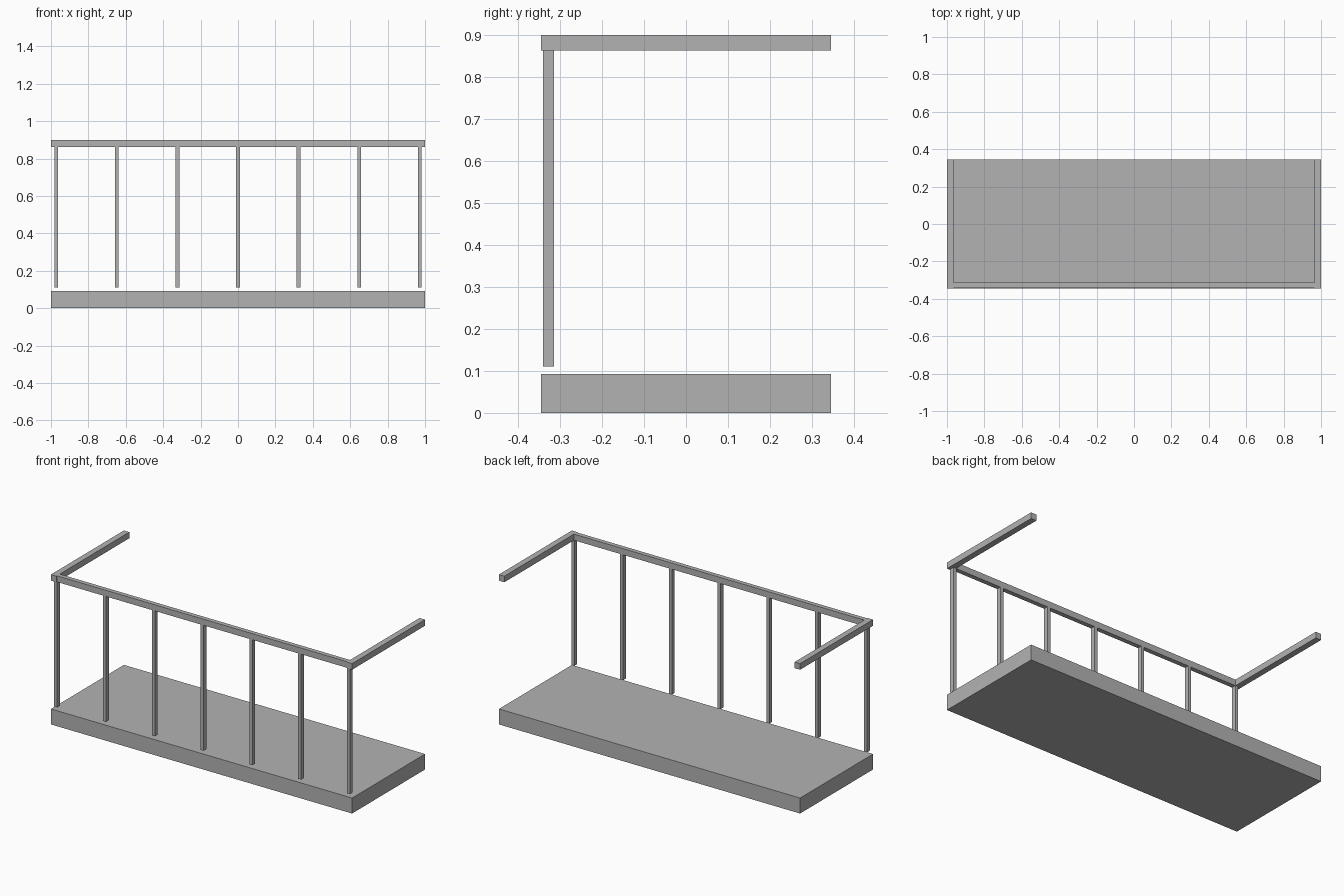
import bpy

cube = bpy.data.objects.get("Cube")
if cube:
    bpy.data.objects.remove(cube, do_unlink=True)

# One plain grey for the whole balcony
grey = bpy.data.materials.new("plain grey")
grey.use_nodes = True
colour = (0.45, 0.45, 0.45, 1)
grey.diffuse_color = colour
grey.node_tree.nodes["Principled BSDF"].inputs["Base Color"].default_value = colour


def box(name, low, high):
    """Add a box spanning two opposite corners."""
    centre = [(a + b) / 2 for a, b in zip(low, high)]
    bpy.ops.mesh.primitive_cube_add(size=1, location=centre)
    obj = bpy.context.object
    obj.name = name
    obj.scale = [b - a for a, b in zip(low, high)]
    bpy.ops.object.transform_apply(location=False, rotation=False, scale=True)
    obj.data.materials.append(grey)
    return obj


HALF_LENGTH, HALF_DEPTH = 1.0, 0.346
RAIL_BOTTOM, RAIL_TOP = 0.863, 0.9
RAIL_WIDTH = 0.036
FRONT, BACK = -0.341, -0.314

# Floor slab
box("floor_slab", (-HALF_LENGTH, -HALF_DEPTH, 0), (HALF_LENGTH, HALF_DEPTH, 0.093))

# Side handrails, and the front handrail fitted between them
inner = HALF_LENGTH - RAIL_WIDTH
box("right_handrail", (-HALF_LENGTH, -HALF_DEPTH, RAIL_BOTTOM), (-inner, HALF_DEPTH, RAIL_TOP))
box("left_handrail", (inner, -HALF_DEPTH, RAIL_BOTTOM), (HALF_LENGTH, HALF_DEPTH, RAIL_TOP))
box("front_handrail", (-inner, FRONT, RAIL_BOTTOM), (inner, BACK, RAIL_TOP))

# Evenly spaced posts, which stop just above the slab
POSTS, SPACING, HALF_POST = 7, 0.324, 0.01
for i in range(POSTS):
    x = (i - (POSTS - 1) / 2) * SPACING
    box(f"post_{i + 1}", (x - HALF_POST, FRONT, 0.11), (x + HALF_POST, BACK, RAIL_BOTTOM))
